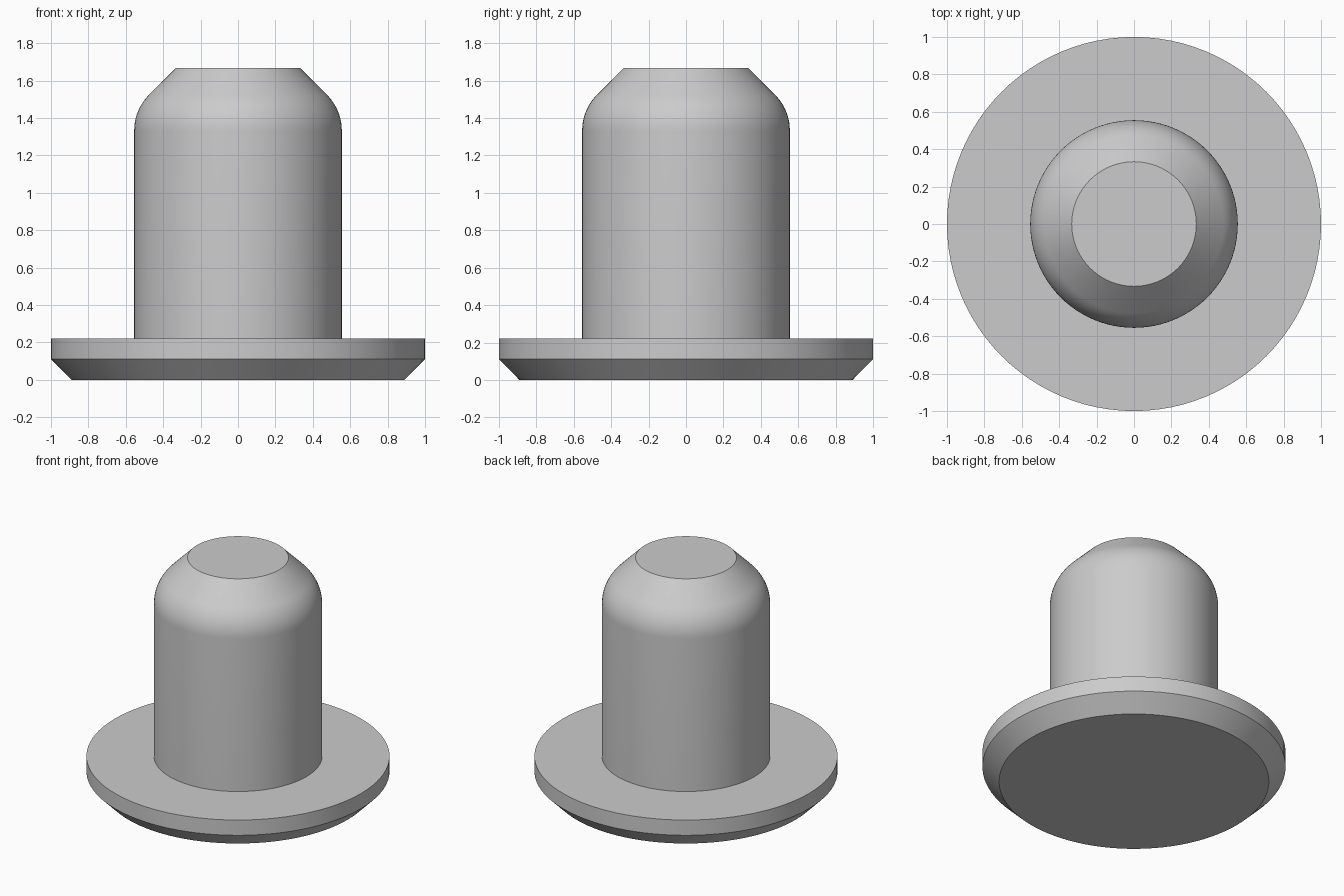
import bpy
import math

cube = bpy.data.objects.get("Cube")
if cube:
    bpy.data.objects.remove(cube, do_unlink=True)

SEGMENTS = 96

grey = bpy.data.materials.new("light_grey")
grey.use_nodes = True
GREY = (0.6, 0.6, 0.6, 1)
grey.diffuse_color = GREY
grey.node_tree.nodes["Principled BSDF"].inputs["Base Color"].default_value = GREY


def lathe(name, profile):
    """Spin (radius, height) points, bottom to top, into a capped solid."""
    verts, faces = [], []
    for r, z in profile:
        for i in range(SEGMENTS):
            a = math.tau * i / SEGMENTS
            verts.append((r * math.cos(a), r * math.sin(a), z))
    for k in range(len(profile) - 1):
        low, high = k * SEGMENTS, (k + 1) * SEGMENTS
        for i in range(SEGMENTS):
            j = (i + 1) % SEGMENTS
            faces.append((low + i, low + j, high + j, high + i))
    faces.append(tuple(reversed(range(SEGMENTS))))
    faces.append(tuple(range(len(verts) - SEGMENTS, len(verts))))
    mesh = bpy.data.meshes.new(name)
    mesh.from_pydata(verts, [], faces)
    mesh.materials.append(grey)
    obj = bpy.data.objects.new(name, mesh)
    bpy.context.collection.objects.link(obj)
    bpy.ops.object.select_all(action="DESELECT")
    obj.select_set(True)
    bpy.context.view_layer.objects.active = obj
    bpy.ops.object.shade_smooth_by_angle(angle=math.radians(30))
    return obj


# Flange with a chamfered lower rim
lathe("base_flange", [(0.89, 0), (1, 0.111), (1, 0.222)])

# Stem: straight wall, rounded shoulder, 45 degree cone to the flat tip
R, SHOULDER, ROUND = 0.555, 1.333, 0.27
arc = [math.radians(45) * i / 10 for i in range(11)]
stem = [(R, 0.222)]
stem += [(R - ROUND + ROUND * math.cos(a), SHOULDER + ROUND * math.sin(a)) for a in arc]
stem.append((0.333, 1.667))
lathe("stem", stem)
